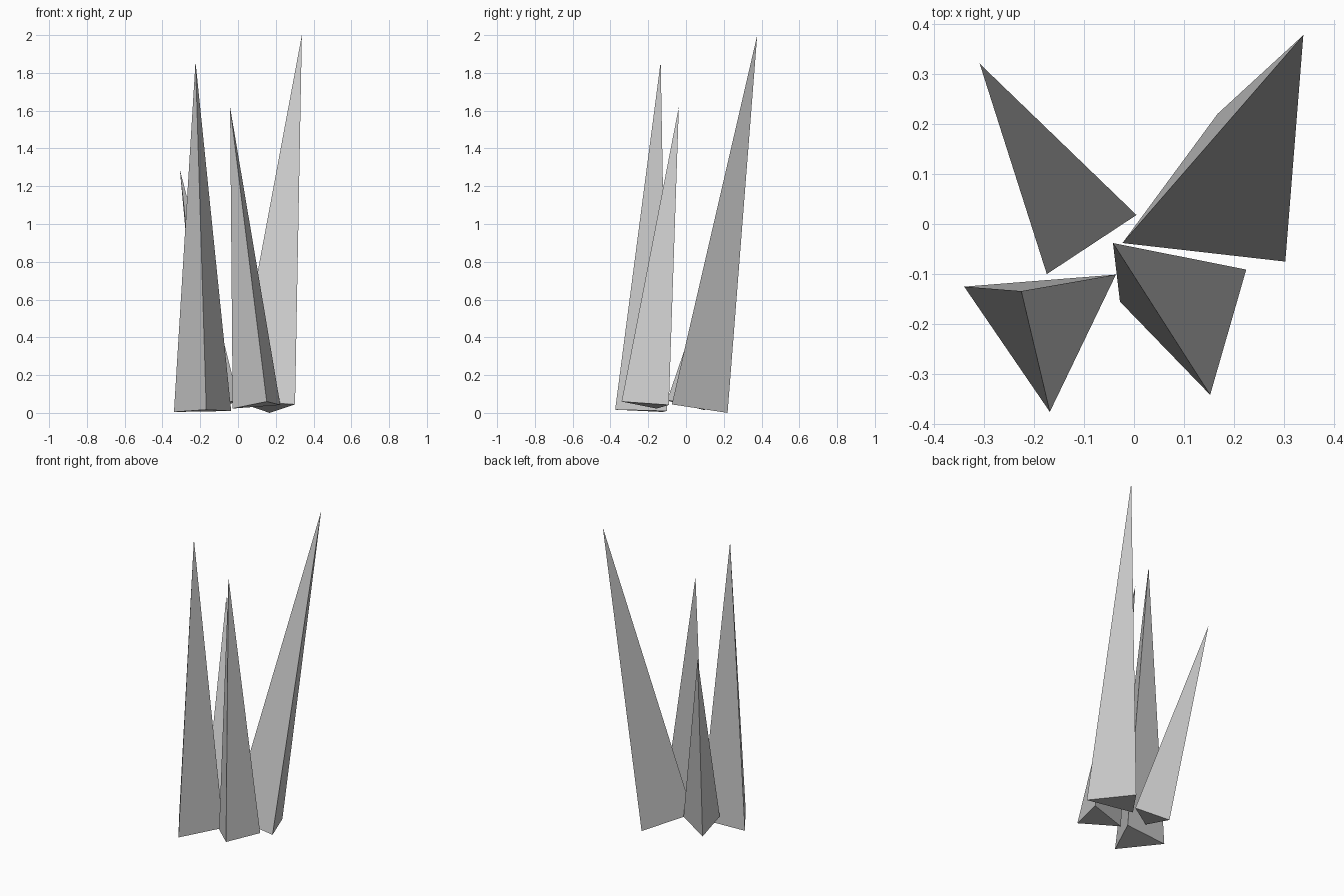
import bpy

if "Cube" in bpy.data.objects:
    bpy.data.objects.remove(bpy.data.objects["Cube"])


def spike(name, base, tip):
    """Three-sided shard: a slightly tilted triangular base drawn to a tip (base counter-clockwise from above)."""
    mesh = bpy.data.meshes.new(name)
    faces = [(2, 1, 0)] + [(i, (i + 1) % 3, 3) for i in range(3)]
    mesh.from_pydata(base + [tip], [], faces)
    mesh.update()
    obj = bpy.data.objects.new(name, mesh)
    bpy.context.collection.objects.link(obj)
    return obj


# Front left shard
spike("front_left_spike",
      [(-0.339, -0.125, 0.005), (-0.168, -0.375, 0.017), (-0.036, -0.101, 0.010)],
      (-0.225, -0.134, 1.86))

# Front right shard, leaning inward
spike("front_right_spike",
      [(-0.028, -0.155, 0.023), (0.152, -0.341, 0.06), (0.224, -0.091, 0.042)],
      (-0.042, -0.038, 1.62))

# Back right shard, the tallest, leaning outward
spike("back_right_spike",
      [(-0.023, -0.038, 0.065), (0.302, -0.075, 0.045), (0.167, 0.22, 0.0)],
      (0.338, 0.377, 2.0))

# Back left shard, the shortest, leaning outward
spike("back_left_spike",
      [(-0.174, -0.1, 0.065), (0.005, 0.018, 0.06), (-0.19, 0.1, 0.014)],
      (-0.308, 0.32, 1.29))
